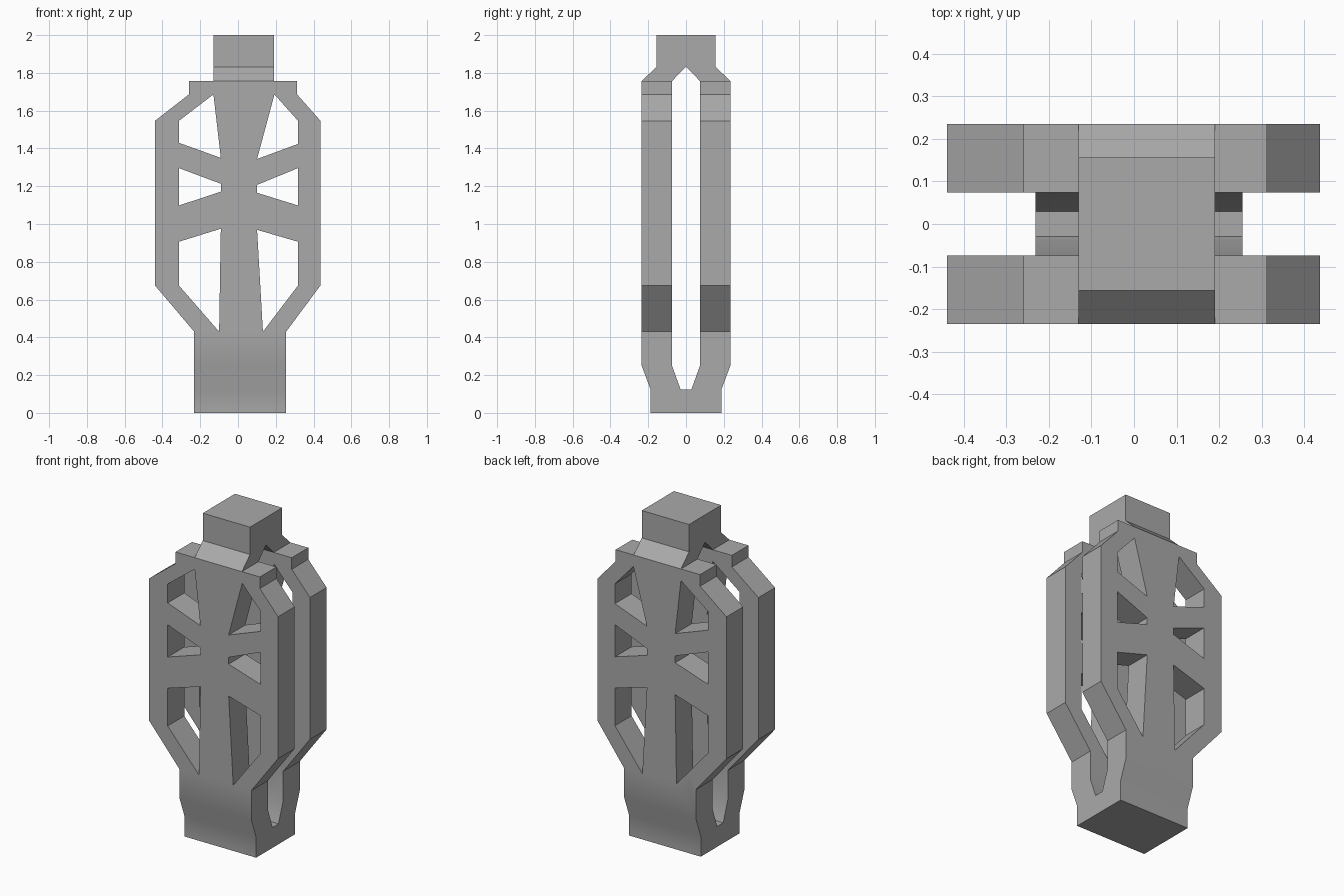
import bpy
import bmesh
import math
from mathutils import Vector

if "Cube" in bpy.data.objects:
    bpy.data.objects.remove(bpy.data.objects["Cube"], do_unlink=True)

# Single plain grey material
grey = bpy.data.materials.new("plain grey")
grey.use_nodes = True
colour = (0.4, 0.4, 0.4, 1)
grey.diffuse_color = colour
grey.node_tree.nodes["Principled BSDF"].inputs["Base Color"].default_value = colour


def prism(name, outline, axis, depth):
    """Extrude a closed outline of (across, height) points along the x or y axis."""
    bm = bmesh.new()
    if axis == "y":
        verts = [bm.verts.new((a, -depth, z)) for a, z in outline]
        offset = Vector((0, 2 * depth, 0))
    else:
        verts = [bm.verts.new((-depth, a, z)) for a, z in outline]
        offset = Vector((2 * depth, 0, 0))
    face = bm.faces.new(verts)
    result = bmesh.ops.extrude_face_region(bm, geom=[face])
    moved = [g for g in result["geom"] if isinstance(g, bmesh.types.BMVert)]
    bmesh.ops.translate(bm, verts=moved, vec=offset)
    bmesh.ops.recalc_face_normals(bm, faces=bm.faces)
    mesh = bpy.data.meshes.new(name)
    bm.to_mesh(mesh)
    bm.free()
    mesh.materials.append(grey)
    obj = bpy.data.objects.new(name, mesh)
    bpy.context.collection.objects.link(obj)
    return obj


def combine(target, tool, operation):
    """Apply a boolean and discard the tool."""
    tool.hide_render = True
    bpy.context.view_layer.objects.active = target
    modifier = target.modifiers.new("shape", "BOOLEAN")
    modifier.operation = operation
    modifier.solver = "EXACT"
    modifier.object = tool
    bpy.ops.object.modifier_apply(modifier=modifier.name)
    bpy.data.objects.remove(tool, do_unlink=True)


def mirrored(half):
    """Close a half outline, listed bottom to top, by mirroring it."""
    return half + [(-a, z) for a, z in reversed(half) if a > 0]


# Heights shared by the profiles
foot_top, waist, belly, chest, shoulder, collar, top = 0.43, 0.25, 0.675, 1.546, 1.686, 1.757, 2.0

# Front silhouette: foot, wide body, shoulder tabs and offset neck block
right_edge = [(0.255, 0), (0.255, foot_top), (0.437, belly), (0.437, chest),
              (0.313, shoulder), (0.313, collar), (0.191, collar), (0.191, top)]
left_edge = [(-0.232, 0), (-0.232, foot_top), (-0.44, belly), (-0.44, chest),
             (-0.26, shoulder), (-0.26, collar), (-0.13, collar), (-0.13, top)]
frame = prism("frame", right_edge + left_edge[::-1], "y", 0.5)

# Side profile trims the silhouette: narrow foot, straight walls, chamfered neck
side = mirrored([(0.188, 0), (0.188, 0.125), (0.235, waist), (0.235, collar),
                 (0.156, 1.832), (0.156, top)])
combine(frame, prism("side_trim", side, "x", 1), "INTERSECT")

# Slot between the front and back plates, pointed at the top
slot = mirrored([(0.029, 0.125), (0.074, waist), (0.074, collar), (0, 1.832)])
combine(frame, prism("slot_cutter", slot, "x", 1), "DIFFERENCE")

# Three windows on each side of the central spine
for inner, outer, tip_high, tip_low, drop in (
        (-0.091, -0.313, -0.13, -0.1, 0), (0.101, 0.318, 0.193, 0.132, 0.006)):
    windows = (
        [(tip_high, shoulder), (outer, chest), (outer, 1.43 - drop), (inner, 1.35 - drop)],
        [(outer, 1.296), (outer, 1.098), (inner, 1.171 - drop), (inner, 1.213 - drop)],
        [(outer, 0.906), (outer, belly), (tip_low, foot_top), (inner, 0.975 - drop)],
    )
    for window in windows:
        combine(frame, prism("window_cutter", window, "y", 1), "DIFFERENCE")

# Soft bend at the foot, crisp edges elsewhere
bpy.ops.object.select_all(action="DESELECT")
frame.select_set(True)
bpy.context.view_layer.objects.active = frame
bpy.ops.object.shade_smooth_by_angle(angle=math.radians(30))
